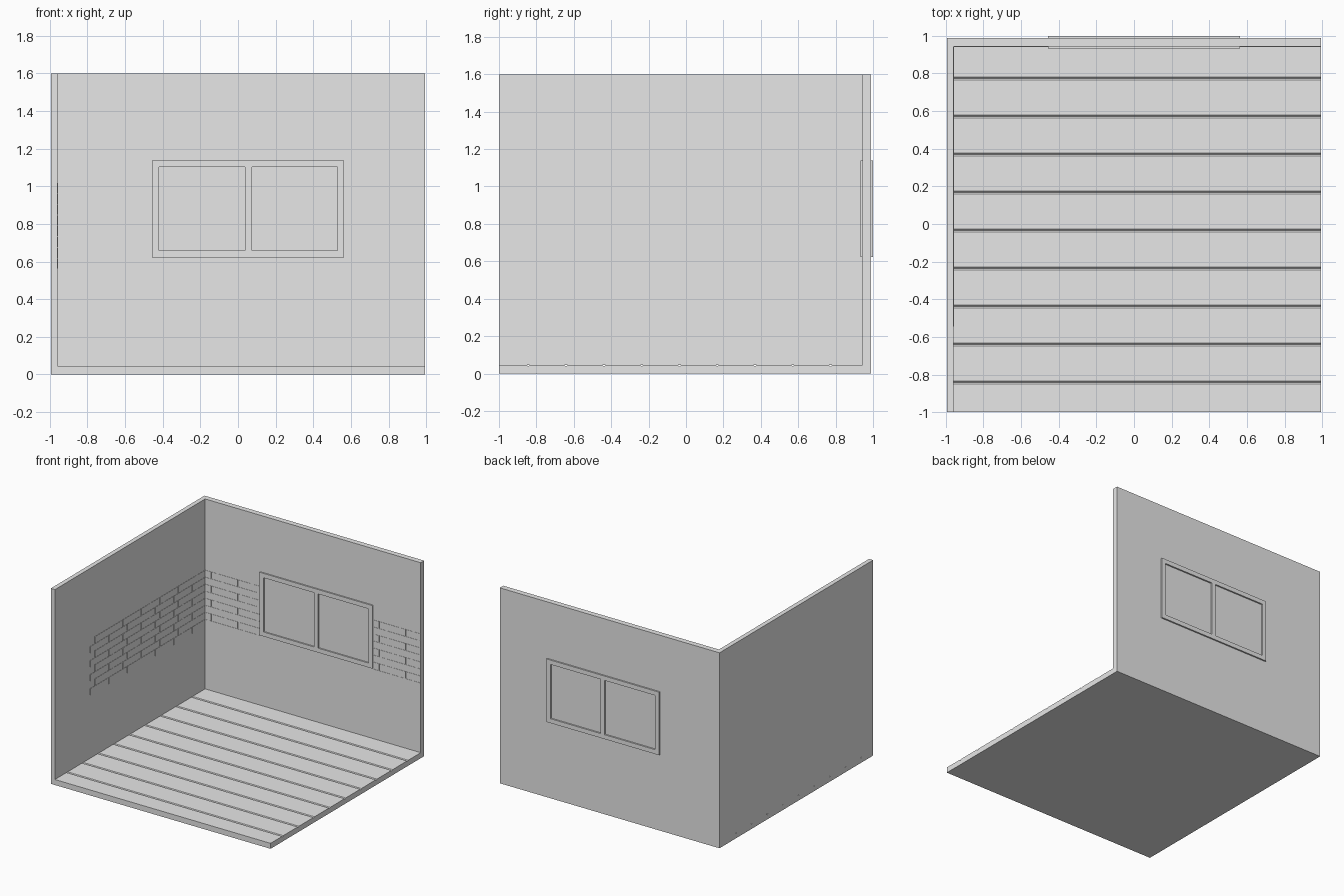
import bpy, bmesh

cube = bpy.data.objects.get("Cube")
if cube:
    bpy.data.objects.remove(cube, do_unlink=True)

grey = bpy.data.materials.new("plain light grey")
grey.use_nodes = True
grey.diffuse_color = (0.8, 0.8, 0.8, 1)
grey.node_tree.nodes["Principled BSDF"].inputs["Base Color"].default_value = (0.8, 0.8, 0.8, 1)

# Room limits
X0, X1 = -0.995, 0.995
Y0, Y1 = -1.0, 0.988
WALL_X, WALL_Y = -0.958, 0.943
FLOOR, TOP = 0.045, 1.60


def finish(name, bm):
    bmesh.ops.recalc_face_normals(bm, faces=bm.faces)
    mesh = bpy.data.meshes.new(name)
    bm.to_mesh(mesh)
    bm.free()
    mesh.materials.append(grey)
    obj = bpy.data.objects.new(name, mesh)
    bpy.context.collection.objects.link(obj)
    return obj


def add_box(bm, lo, hi):
    verts = bmesh.ops.create_cube(bm, size=1)["verts"]
    for v in verts:
        v.co = [h if c > 0 else l for c, l, h in zip(v.co, lo, hi)]


def box(name, lo, hi):
    bm = bmesh.new()
    add_box(bm, lo, hi)
    return finish(name, bm)


def extrude_profile(name, points, step):
    bm = bmesh.new()
    face = bm.faces.new([bm.verts.new(p) for p in points])
    new = bmesh.ops.extrude_face_region(bm, geom=[face])["geom"]
    bmesh.ops.translate(bm, vec=step, verts=[g for g in new if isinstance(g, bmesh.types.BMVert)])
    return finish(name, bm)


# Plank floor: a slab profile with V grooves, drawn out across the room
profile = [(X0, Y0, 0), (X0, Y0, FLOOR)]
for i in range(9):
    y = -0.843 + i * 0.202
    profile += [(X0, y - 0.008, FLOOR), (X0, y, FLOOR - 0.008), (X0, y + 0.008, FLOOR)]
profile += [(X0, WALL_Y, FLOOR), (X0, WALL_Y, 0)]
extrude_profile("plank_floor", profile, (X1 - X0, 0, 0))

# Walls
box("back_wall", (X0, WALL_Y, 0), (X1, Y1, TOP))
box("side_wall", (X0, Y0, FLOOR), (WALL_X, WALL_Y, TOP))

# Window frame standing proud of both faces of the back wall
WX0, WX1, WZ0, WZ1 = -0.457, 0.564, 0.622, 1.138
BAR = 0.036
bm = bmesh.new()
for y0, y1 in ((0.932, WALL_Y), (Y1, 1.0)):
    for z in (WZ0, WZ1 - BAR):
        add_box(bm, (WX0, y0, z), (WX1, y1, z + BAR))
    for x in (WX0, 0.038, WX1 - BAR):
        add_box(bm, (x, y0, WZ0 + BAR), (x + BAR, y1, WZ1 - BAR))
finish("window_frame", bm)

# Shallow brick bands with staggered joints
ROW, LENGTH, GAP, RELIEF = 0.0575, 0.12, 0.004, 0.002


def brick_band(name, start, end, place, ragged=False):
    bm = bmesh.new()
    for row in range(8):
        z = 0.562 + row * ROW
        shift = LENGTH / 2 if row % 2 else 0
        a = start + (shift if ragged else shift - LENGTH)
        while a < end:
            lo, hi = max(a, start), min(a + LENGTH - GAP, end)
            if hi - lo > 0.01:
                add_box(bm, *place(lo, hi, z, z + ROW - GAP))
            a += LENGTH
    return finish(name, bm)


def on_back(a, b, z0, z1):
    return (a, WALL_Y - RELIEF, z0), (b, WALL_Y, z1)


def on_side(a, b, z0, z1):
    return (WALL_X, a, z0), (WALL_X + RELIEF, b, z1)


brick_band("bricks_beside_corner", WALL_X, WX0, on_back)
brick_band("bricks_beside_window", WX1, X1, on_back)
brick_band("bricks_side_wall", -0.545, WALL_Y, on_side, ragged=True)
